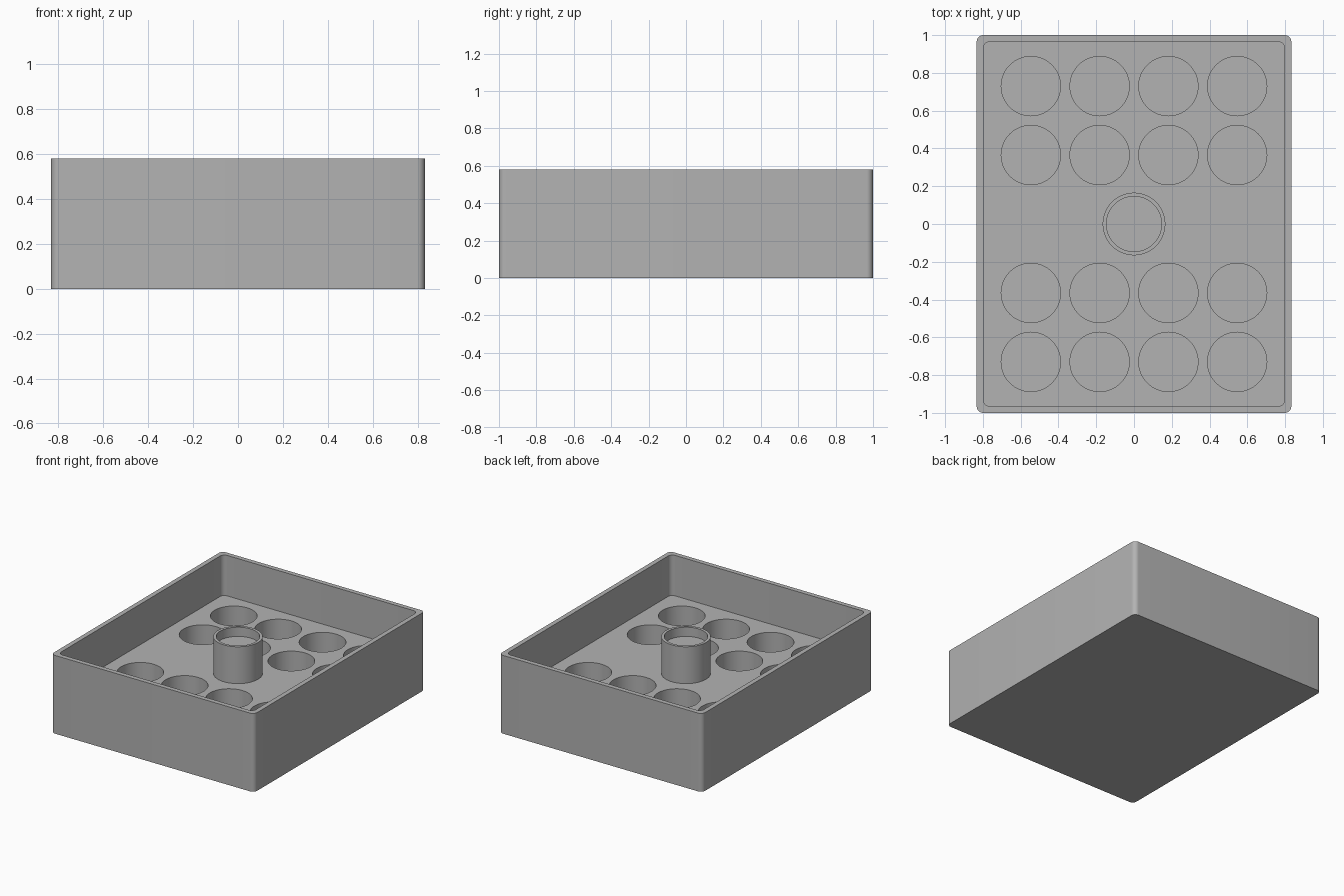
import bpy
import bmesh
import math

# Remove the default object
if "Cube" in bpy.data.objects:
    bpy.data.objects.remove(bpy.data.objects["Cube"], do_unlink=True)

HALF_X, HALF_Y, HEIGHT = 0.833, 1.0, 0.58
WALL, FLOOR, POCKET_BASE = 0.035, 0.28, 0.03
POCKET_R = 0.157
POST_R, POST_BORE, POST_TOP, POST_SEAT = 0.166, 0.146, 0.553, 0.485

grey = bpy.data.materials.new("mid grey")
grey.use_nodes = True
colour = (0.45, 0.45, 0.45, 1)
grey.diffuse_color = colour
grey.node_tree.nodes["Principled BSDF"].inputs["Base Color"].default_value = colour


def circle(cx, cy, r, sides=64):
    steps = [2 * math.pi * i / sides for i in range(sides)]
    return [(cx + r * math.cos(a), cy + r * math.sin(a)) for a in steps]


def rounded_rectangle(hx, hy, r, steps=8):
    points = []
    for k, (sx, sy) in enumerate([(1, 1), (-1, 1), (-1, -1), (1, -1)]):
        for i in range(steps + 1):
            a = (k + i / steps) * math.pi / 2
            points.append((sx * (hx - r) + r * math.cos(a),
                           sy * (hy - r) + r * math.sin(a)))
    return points


def prisms(name, outlines, z0, z1):
    """Extrude each closed outline from z0 up to z1, as one object."""
    bm = bmesh.new()
    for outline in outlines:
        face = bm.faces.new([bm.verts.new((x, y, z0)) for x, y in outline])
        out = bmesh.ops.extrude_face_region(bm, geom=[face], use_keep_orig=True)
        tops = [v for v in out["geom"] if isinstance(v, bmesh.types.BMVert)]
        bmesh.ops.translate(bm, verts=tops, vec=(0, 0, z1 - z0))
    bmesh.ops.recalc_face_normals(bm, faces=bm.faces)
    mesh = bpy.data.meshes.new(name)
    bm.to_mesh(mesh)
    bm.free()
    mesh.materials.append(grey)
    obj = bpy.data.objects.new(name, mesh)
    bpy.context.collection.objects.link(obj)
    return obj


def select(obj):
    bpy.ops.object.select_all(action="DESELECT")
    obj.select_set(True)
    bpy.context.view_layer.objects.active = obj


def cut(obj, cutter):
    """Subtract the cutter, then discard it."""
    mod = obj.modifiers.new("cut", "BOOLEAN")
    mod.operation = "DIFFERENCE"
    mod.solver = "EXACT"
    mod.object = cutter
    select(obj)
    bpy.ops.object.modifier_apply(modifier=mod.name)
    bpy.data.objects.remove(cutter, do_unlink=True)


# Tray: rounded block with an open cavity and sixteen round pockets
tray = prisms("tray", [rounded_rectangle(HALF_X, HALF_Y, 0.035)], 0, HEIGHT)
cut(tray, prisms("cavity_cutter",
                 [rounded_rectangle(HALF_X - WALL, HALF_Y - WALL, 0.035)],
                 FLOOR, HEIGHT + 0.1))
pockets = [circle(x, y, POCKET_R)
           for x in (-0.546, -0.182, 0.182, 0.546)
           for y in (-0.73, -0.365, 0.365, 0.73)]
cut(tray, prisms("pocket_cutter", pockets, POCKET_BASE, FLOOR + 0.1))

# Centre post with a shallow recess in its top
post = prisms("centre_post", [circle(0, 0, POST_R)], FLOOR - 0.01, POST_TOP)
cut(post, prisms("recess_cutter", [circle(0, 0, POST_BORE)],
                 POST_SEAT, POST_TOP + 0.1))

for part in (tray, post):
    select(part)
    bpy.ops.object.shade_smooth_by_angle(angle=math.radians(30))
